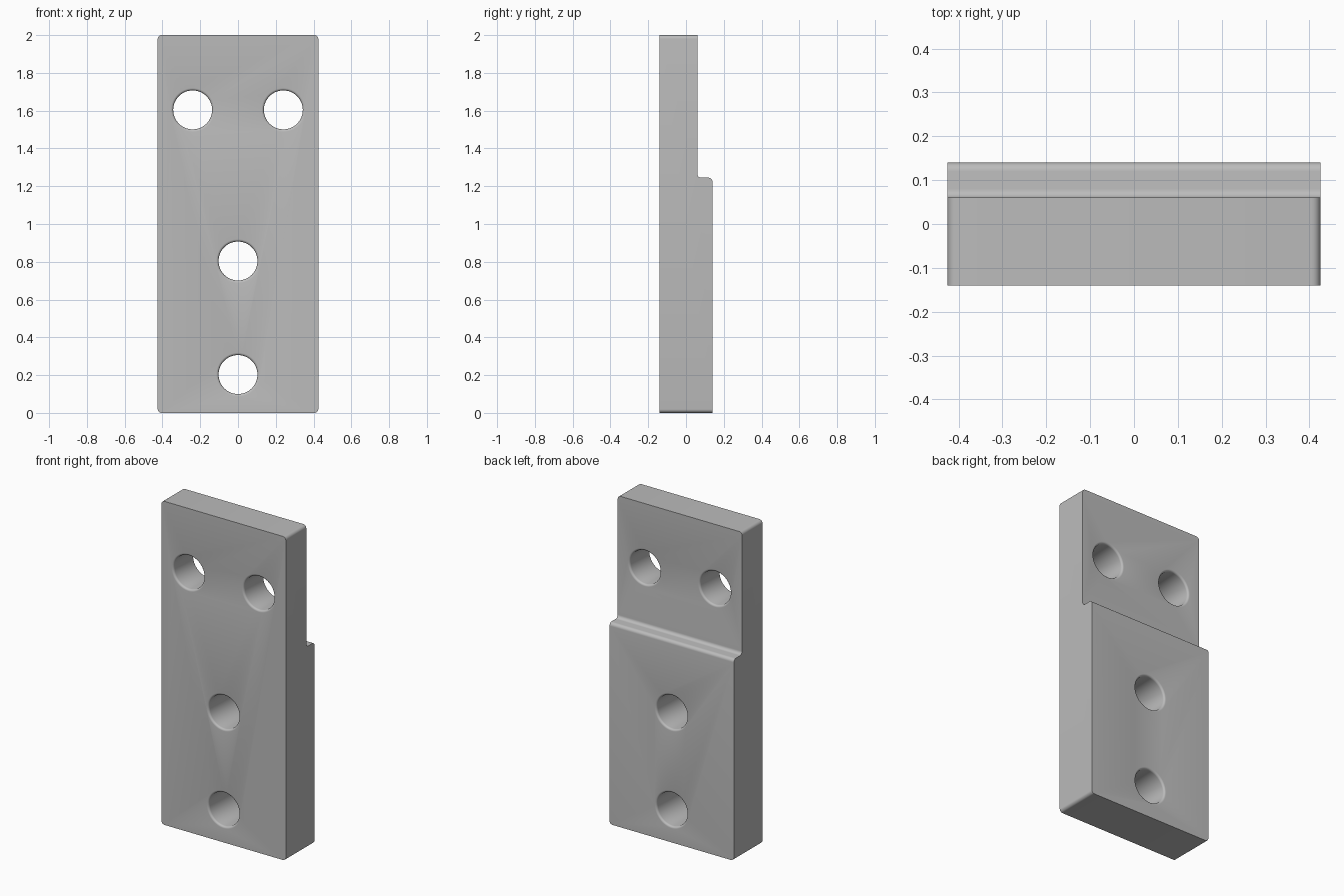
import bpy, bmesh, math

if "Cube" in bpy.data.objects:
    bpy.data.objects.remove(bpy.data.objects["Cube"])

HALF_W, FRONT, STEP_Y, BACK = 0.425, -0.14, 0.06, 0.14
STEP_Z, TOP, R = 1.245, 2.0, 0.02

steel = bpy.data.materials.new("steel grey")
steel.diffuse_color = (0.5, 0.5, 0.5, 1)
steel.use_nodes = True
steel.node_tree.nodes["Principled BSDF"].inputs["Base Color"].default_value = steel.diffuse_color


def make_object(name, bm):
    bmesh.ops.recalc_face_normals(bm, faces=bm.faces)
    mesh = bpy.data.meshes.new(name)
    bm.to_mesh(mesh)
    bm.free()
    mesh.materials.append(steel)
    obj = bpy.data.objects.new(name, mesh)
    bpy.context.collection.objects.link(obj)
    return obj


def arc(cy, cz, r, a0, a1, n=6):
    steps = [math.radians(a0 + (a1 - a0) * i / n) for i in range(n + 1)]
    return [(cy + r * math.cos(a), cz + r * math.sin(a)) for a in steps]


# Stepped plate: side profile with a rounded shoulder, extruded across the width
profile = [(FRONT, 0), (BACK, 0)]
profile += arc(BACK - R, STEP_Z - R, R, 0, 90)
profile += arc(STEP_Y + R, STEP_Z + R, R, 270, 180)
profile += [(STEP_Y, TOP), (FRONT, TOP)]
bm = bmesh.new()
face = bm.faces.new([bm.verts.new((-HALF_W, y, z)) for y, z in profile])
side = bmesh.ops.extrude_face_region(bm, geom=[face])["geom"]
bmesh.ops.translate(bm, vec=(2 * HALF_W, 0, 0),
                    verts=[v for v in side if isinstance(v, bmesh.types.BMVert)])
bmesh.ops.recalc_face_normals(bm, faces=bm.faces)

# Rounded outline corners at the top and bottom
corners = [e for e in bm.edges
           if abs(e.verts[0].co.y - e.verts[1].co.y) > 0.15
           and abs(e.verts[0].co.z - e.verts[1].co.z) < 1e-5]
bmesh.ops.bevel(bm, geom=corners, offset=R, segments=6, profile=0.5,
                affect='EDGES', clamp_overlap=True)
plate = make_object("stepped_plate", bm)


# Bolt hole cutter: turned shape flaring to a rounded rim at each face
def hole_cutter(x, z, back, radius=0.103, rim=0.013, sides=64):
    path = [(FRONT - 0.02, radius + rim)]
    path += [(FRONT + rim - rim * math.cos(a), radius + rim - rim * math.sin(a))
             for a in [math.pi / 2 * i / 5 for i in range(6)]]
    path += [(back - rim + rim * math.sin(a), radius + rim - rim * math.cos(a))
             for a in [math.pi / 2 * i / 5 for i in range(6)]]
    path += [(back + 0.02, radius + rim)]
    bm = bmesh.new()
    rings = [[bm.verts.new((x + r * math.cos(2 * math.pi * i / sides), y,
                            z + r * math.sin(2 * math.pi * i / sides)))
              for i in range(sides)] for y, r in path]
    for a, b in zip(rings, rings[1:]):
        for i in range(sides):
            j = (i + 1) % sides
            bm.faces.new((a[i], a[j], b[j], b[i]))
    bm.faces.new(rings[0])
    bm.faces.new(rings[-1])
    return make_object("hole_cutter", bm)


cutters = [hole_cutter(x, z, back) for x, z, back in
           [(-0.24, 1.604, STEP_Y), (0.24, 1.604, STEP_Y),
            (0, 0.804, BACK), (0, 0.203, BACK)]]
bpy.context.view_layer.objects.active = plate
plate.select_set(True)
for cutter in cutters:
    mod = plate.modifiers.new("bolt hole", 'BOOLEAN')
    mod.operation, mod.solver, mod.object = 'DIFFERENCE', 'EXACT', cutter
    bpy.ops.object.modifier_apply(modifier=mod.name)
    bpy.data.objects.remove(cutter)

# Smooth rounds, sharp plate edges
bpy.ops.object.shade_smooth_by_angle(angle=math.radians(30))
